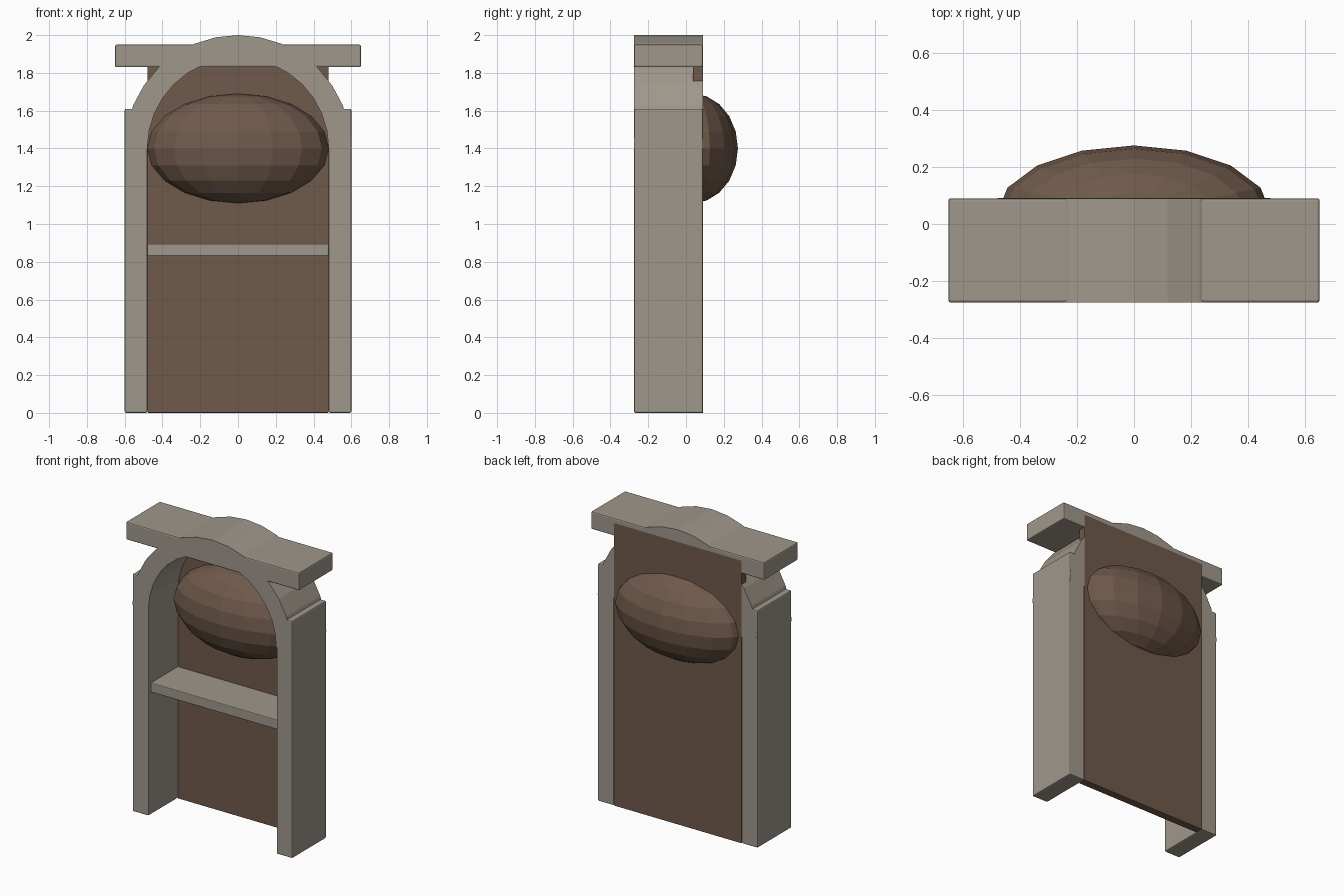
import bpy, bmesh
from math import pi, sin, cos

if "Cube" in bpy.data.objects:
    bpy.data.objects.remove(bpy.data.objects["Cube"])

FRONT, BACK = -0.275, 0.09


def material(name, color):
    m = bpy.data.materials.new(name)
    m.diffuse_color = (*color, 1)
    m.use_nodes = True
    m.node_tree.nodes["Principled BSDF"].inputs["Base Color"].default_value = m.diffuse_color
    return m


stone = material("stone", (0.35, 0.31, 0.26))
brown = material("dark_brown", (0.16, 0.10, 0.07))


def add(name, bm, mat):
    bmesh.ops.recalc_face_normals(bm, faces=bm.faces)
    mesh = bpy.data.meshes.new(name)
    bm.to_mesh(mesh)
    bm.free()
    mesh.materials.append(mat)
    ob = bpy.data.objects.new(name, mesh)
    bpy.context.collection.objects.link(ob)
    return ob


def box(name, lo, hi, mat, bevel=0.008):
    bm = bmesh.new()
    bmesh.ops.create_cube(bm, size=1)
    for v in bm.verts:
        v.co = [(a + b) / 2 + c * (b - a) for a, b, c in zip(lo, hi, v.co)]
    ob = add(name, bm, mat)
    if bevel:
        mod = ob.modifiers.new("soft_edges", 'BEVEL')
        mod.width = bevel
        mod.segments = 2
    return ob


# side posts
for side, x in (("left", -0.54), ("right", 0.54)):
    box(side + "_post", (x - 0.06, FRONT, 0), (x + 0.06, BACK, 1.61), stone)

# lintel across the top and shelf between the posts
box("lintel", (-0.65, FRONT, 1.83), (0.65, BACK, 1.95), stone)
box("shelf", (-0.48, -0.25, 0.83), (0.48, 0.05, 0.895), stone, 0.005)

# back panel
box("back_panel", (-0.48, 0.037, 0), (0.48, BACK + 0.001, 1.92), brown, 0.004)

# half-round arch, 16 segments, swept ring of four-sided sections
bm = bmesh.new()
sections = []
for i in range(17):
    a = pi * i / 16
    sections.append([bm.verts.new((r * cos(a), y, 1.4 + r * sin(a)))
                     for r, y in ((0.48, FRONT), (0.60, FRONT), (0.60, BACK), (0.48, BACK))])
for s, t in zip(sections, sections[1:]):
    for k in range(4):
        n = (k + 1) % 4
        bm.faces.new((s[k], s[n], t[n], t[k]))
bm.faces.new(sections[0])
bm.faces.new(sections[-1])
add("arch", bm, stone)

# faceted oval dome passing through the panel
bm = bmesh.new()
bmesh.ops.create_uvsphere(bm, u_segments=16, v_segments=10, radius=1)
bmesh.ops.scale(bm, vec=(0.48, 0.24, 0.29), verts=bm.verts)
bmesh.ops.translate(bm, vec=(0, 0.035, 1.4), verts=bm.verts)
add("oval_dome", bm, brown)
